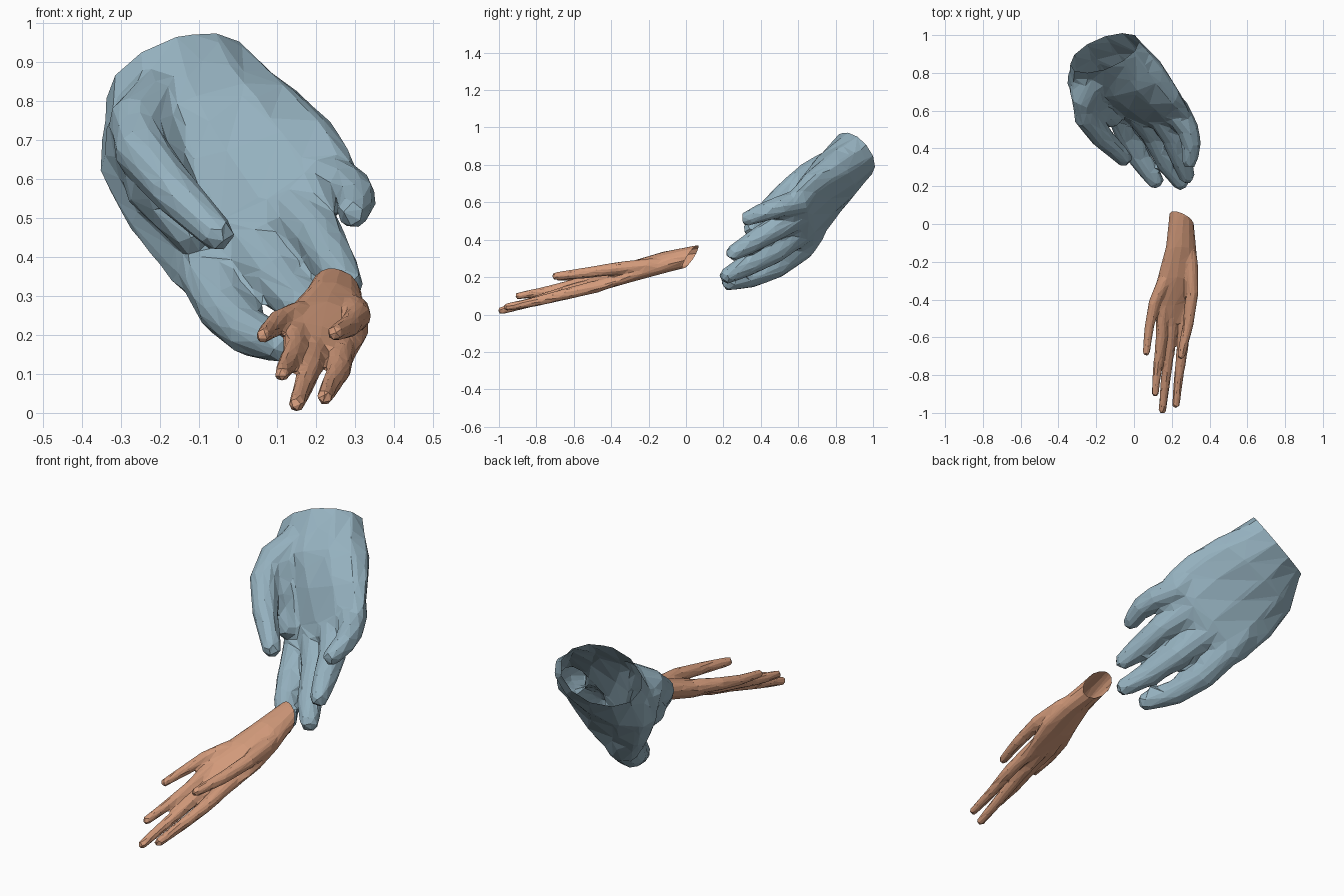
import bpy, bmesh, math
from mathutils import Vector as V

if "Cube" in bpy.data.objects:
    bpy.data.objects.remove(bpy.data.objects["Cube"])

SIDES = 12


def ring(bm, c, w, t):
    """One closed cross-section spanned by half-axes w and t."""
    out = []
    for i in range(SIDES):
        a = 2 * math.pi * i / SIDES
        out.append(bm.verts.new(c + w * math.cos(a) + t * math.sin(a)))
    return out


def loft(bm, rings):
    """Skin a list of rings and cap both ends."""
    for a, b in zip(rings, rings[1:]):
        for i in range(SIDES):
            j = (i + 1) % SIDES
            bm.faces.new((a[i], a[j], b[j], b[i]))
    bm.faces.new(rings[0][::-1])
    bm.faces.new(rings[-1])


def digit(bm, path, radii, root=None):
    """Tapered finger with a rounded tip; root is an offset buried in the palm."""
    p = [V(q) for q in path]
    r = list(radii)
    if root:
        p.insert(0, p[0] + V(root))
        r.insert(0, r[0] * 0.75)
    d = (p[-1] - p[-2]).normalized()
    tip = p[-1].copy()
    p += [tip + d * r[-1] * 0.55, tip + d * r[-1] * 0.9]
    r += [r[-1] * 0.87, r[-1] * 0.5]
    rings = []
    for i, q in enumerate(p):
        d = (p[min(i + 1, len(p) - 1)] - p[max(i - 1, 0)]).normalized()
        w = d.cross(V((0, 0, 1))).normalized()
        rings.append(ring(bm, q, w * r[i], w.cross(d) * r[i]))
    loft(bm, rings)


def hand(name, color, sections, digits, voxel, tris):
    bm = bmesh.new()
    # Palm, run on past the wrist so it can be trimmed open
    secs = [tuple(V(v) for v in s) for s in sections]
    c, w, t = secs[0]
    n = w.cross(t).normalized()
    if n.dot(c - secs[1][0]) < 0:
        n = -n
    secs.insert(0, (c + n * voxel * 8, w, t))
    loft(bm, [ring(bm, *s) for s in secs])
    # Fingers and thumb
    for d in digits:
        digit(bm, *d)
    bmesh.ops.recalc_face_normals(bm, faces=bm.faces)
    me = bpy.data.meshes.new(name)
    bm.to_mesh(me)
    bm.free()
    ob = bpy.data.objects.new(name, me)
    bpy.context.collection.objects.link(ob)
    # Fuse into one skin, soften the joins
    m = ob.modifiers.new("fuse", 'REMESH')
    m.mode, m.voxel_size = 'VOXEL', voxel
    m = ob.modifiers.new("soften", 'SMOOTH')
    m.factor, m.iterations = 0.5, 14

    def bake():
        ev = ob.evaluated_get(bpy.context.evaluated_depsgraph_get())
        new = bpy.data.meshes.new_from_object(ev)
        ob.modifiers.clear()
        ob.data = new
    bake()
    # Open wrist, then reduce to low-poly facets
    bm = bmesh.new()
    bm.from_mesh(ob.data)
    bmesh.ops.bisect_plane(bm, geom=bm.verts[:] + bm.edges[:] + bm.faces[:],
                           plane_co=c, plane_no=n, clear_outer=True)
    bmesh.ops.triangulate(bm, faces=bm.faces)
    count = len(bm.faces)
    bm.to_mesh(ob.data)
    bm.free()
    m = ob.modifiers.new("facets", 'DECIMATE')
    m.ratio = min(1, tris / count)
    bake()
    for p in ob.data.polygons:
        p.use_smooth = False
    mat = bpy.data.materials.new(name + "_skin")
    mat.diffuse_color = color
    mat.use_nodes = True
    mat.node_tree.nodes["Principled BSDF"].inputs["Base Color"].default_value = mat.diffuse_color
    ob.data.materials.clear()
    ob.data.materials.append(mat)


# Large hand: (centre, half width, half thickness) from wrist to knuckles
R = (-.05, .08, .09)
hand("large_hand", (0.30, 0.44, 0.52, 1), [
    ((-.155, .905, .857), (.183, .06, .05), (0, -.088, .108)),
    ((-.10, .785, .72), (.26, .035, .10), (-.015, -.115, .085)),
    ((-.015, .695, .605), (.265, -.01, .135), (-.01, -.09, .065)),
    ((.07, .61, .485), (.23, -.02, .17), (-.01, -.072, .05)),
    ((.09, .56, .44), (.20, -.02, .15), (-.01, -.05, .038)),
], [
    # index, middle, ring, little
    ([(-.08, .62, .37), (-.03, .48, .265), (.03, .35, .205), (.11, .235, .175)], (.08, .073, .063, .049), R),
    ([(.025, .61, .45), (.11, .47, .34), (.18, .32, .26), (.245, .225, .21)], (.08, .071, .06, .047), R),
    ([(.13, .60, .53), (.21, .46, .45), (.25, .34, .38), (.28, .255, .33)], (.078, .066, .057, .045), R),
    ([(.225, .60, .60), (.285, .50, .575), (.305, .42, .55), (.295, .335, .515)], (.072, .06, .053, .044), R),
    # thumb and the pad behind it
    ([(-.20, .77, .815), (-.26, .66, .745), (-.25, .57, .675), (-.17, .46, .575), (-.055, .35, .46)],
     (.07, .075, .072, .062, .047)),
    ([(-.17, .84, .82), (-.235, .71, .70), (-.20, .60, .575), (-.12, .57, .47)], (.09, .115, .09, .06)),
], 0.012, 1000)

# Small hand
R = (.012, .12, .035)
hand("small_hand", (0.66, 0.33, 0.20, 1), [
    ((.252, .025, .31), (.065, -.032, -.02), (.01, .03, .06)),
    ((.25, -.13, .275), (.082, -.01, -.02), (0, .01, .06)),
    ((.23, -.29, .23), (.108, 0, -.02), (0, .01, .056)),
    ((.215, -.44, .18), (.09, 0, -.03), (0, .01, .042)),
    ((.21, -.53, .155), (.08, 0, -.03), (0, .006, .026)),
], [
    # thumb, index, middle, ring, little
    ([(.30, -.20, .262), (.308, -.36, .248), (.285, -.54, .222), (.25, -.695, .205)], (.038, .034, .029, .022), (-.02, .14, .02)),
    ([(.265, -.48, .15), (.26, -.64, .11), (.238, -.80, .07), (.222, -.955, .04)], (.034, .031, .026, .021), R),
    ([(.20, -.48, .165), (.187, -.65, .12), (.167, -.83, .065), (.15, -.985, .022)], (.034, .031, .026, .021), R),
    ([(.15, -.46, .195), (.145, -.60, .16), (.125, -.76, .122), (.112, -.895, .10)], (.033, .03, .025, .02), R),
    ([(.152, -.32, .25), (.107, -.42, .235), (.08, -.55, .212), (.065, -.68, .198)], (.036, .031, .025, .02), (.04, .12, .015)),
], 0.0065, 1000)
